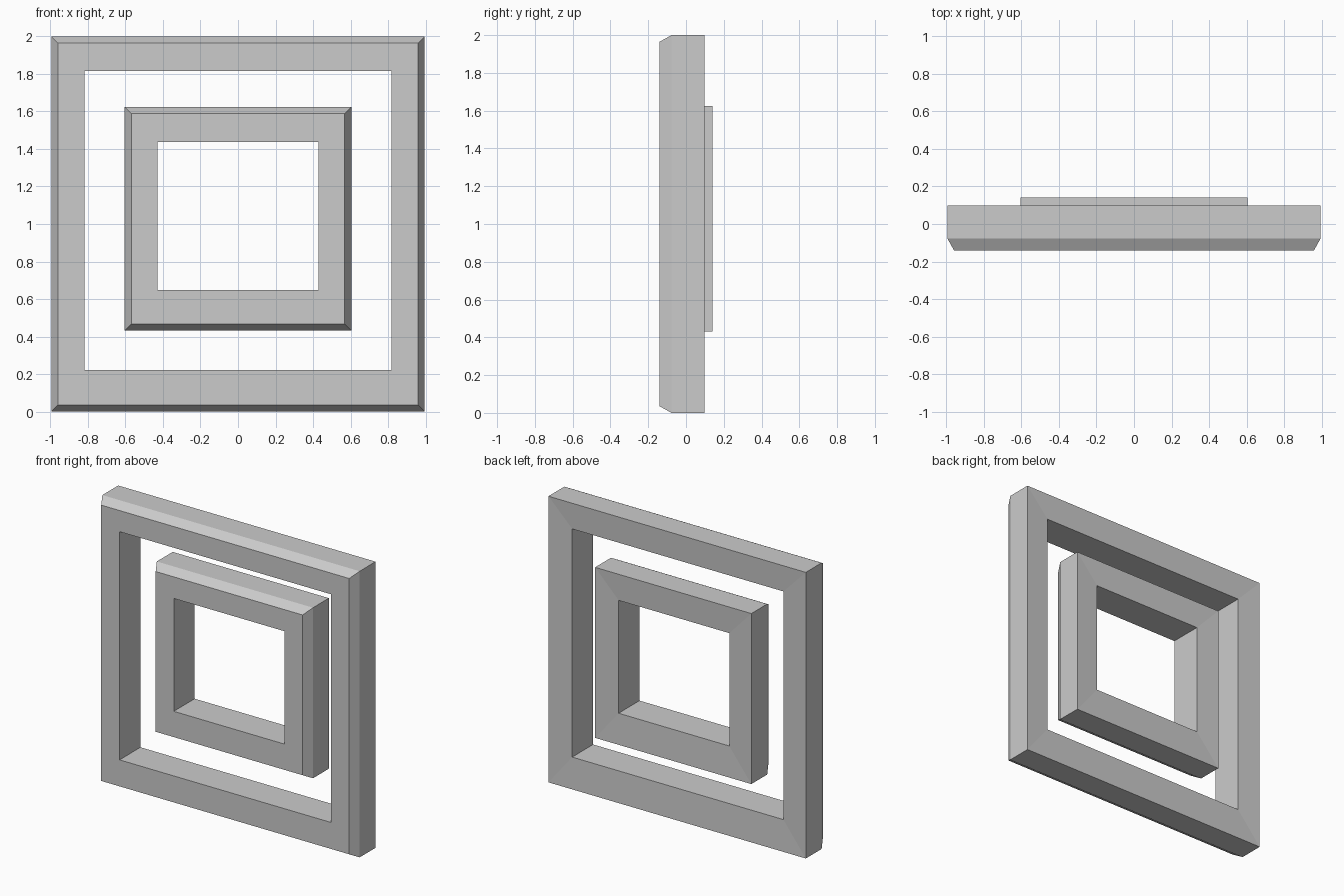
import bpy, bmesh

if "Cube" in bpy.data.objects:
    bpy.data.objects.remove(bpy.data.objects["Cube"])


def make_frame(name, outer, hole, front, bevel_y, back, inset=0.036, dish=0.008):
    """Square ring; outer and hole are (half width, bottom, top)."""
    ow, ob, ot = outer
    face = (ow - inset, ob + inset, ot - inset)
    # cross-section: rectangular loops paired with their depth
    section = [(outer, back), (outer, bevel_y), (face, front),
               (hole, front), (hole, back - dish)]
    bm = bmesh.new()
    loops = []
    for (w, b, t), y in section:
        loops.append([bm.verts.new((x, y, z))
                      for x, z in ((-w, b), (w, b), (w, t), (-w, t))])
    # skin neighbouring loops, closing the section
    for i, a in enumerate(loops):
        c = loops[(i + 1) % len(loops)]
        for j in range(4):
            k = (j + 1) % 4
            bm.faces.new((a[j], a[k], c[k], c[j]))
    bmesh.ops.recalc_face_normals(bm, faces=bm.faces)
    mesh = bpy.data.meshes.new(name)
    bm.to_mesh(mesh)
    bm.free()
    obj = bpy.data.objects.new(name, mesh)
    bpy.context.collection.objects.link(obj)
    return obj


# large outer frame
make_frame("outer_frame", (0.995, 0.0, 2.0), (0.817, 0.221, 1.816),
           -0.141, -0.077, 0.098)
# small inner frame, set slightly further back
make_frame("inner_frame", (0.604, 0.432, 1.624), (0.428, 0.648, 1.437),
           -0.098, -0.034, 0.141)
